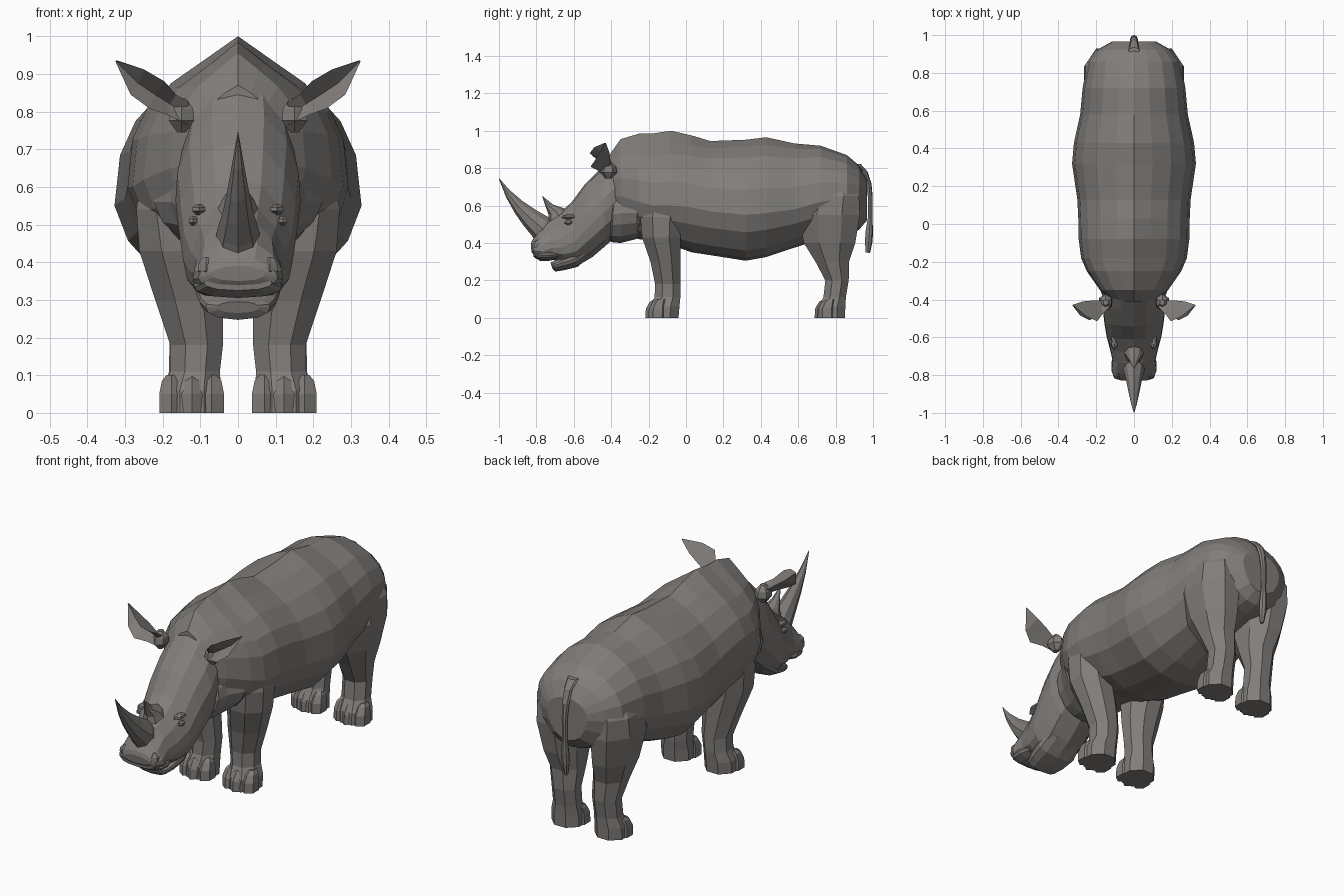
import bpy, bmesh, math
from mathutils import Vector

hide = bpy.data.materials.new("grey_hide")
hide.diffuse_color = (0.22, 0.207, 0.196, 1)


def loft(name, rings, mirror=False):
    """Skin a list of closed rings, cap both ends, optionally mirror over x."""
    bm = bmesh.new()
    loops = [[bm.verts.new(p) for p in r] for r in rings]
    n = len(loops[0])
    for a, b in zip(loops, loops[1:]):
        for i in range(n):
            j = (i + 1) % n
            bm.faces.new((a[i], a[j], b[j], b[i]))
    bm.faces.new(loops[0])
    bm.faces.new(loops[-1])
    if mirror:
        dup = bmesh.ops.duplicate(bm, geom=bm.verts[:] + bm.edges[:] + bm.faces[:])["geom"]
        for v in dup:
            if isinstance(v, bmesh.types.BMVert):
                v.co.x = -v.co.x
    bmesh.ops.remove_doubles(bm, verts=bm.verts, dist=0.0005)
    bmesh.ops.recalc_face_normals(bm, faces=bm.faces)
    me = bpy.data.meshes.new(name)
    bm.to_mesh(me)
    bm.free()
    me.materials.append(hide)
    ob = bpy.data.objects.new(name, me)
    bpy.context.collection.objects.link(ob)
    return ob


def section(ty, tz, by, bz, w, f, half, peak=0.0):
    """Symmetric cross-section between a top and a bottom point; f is the height of the widest part."""
    top, bot = Vector((0, ty, tz)), Vector((0, by, bz))
    mid = bot.lerp(top, f)
    pts = []
    for u, v in half:
        if v > 0:
            v -= peak * u * (1 - u)
        p = mid + (top - mid) * v if v > 0 else mid + (mid - bot) * v
        pts.append(p + Vector((u * w, 0, 0)))
    return pts + [Vector((-p.x, p.y, p.z)) for p in pts[-2:0:-1]]


def oval(x0, x1, y0, y1, z, n=8):
    """Horizontal squarish ring filling the given box."""
    cx, cy, k = (x0 + x1) / 2, (y0 + y1) / 2, 1 / math.cos(math.pi / n)
    ang = [math.tau * (i + 0.5) / n for i in range(n)]
    return [Vector((cx + k * math.cos(a) * (x1 - x0) / 2,
                    cy + k * math.sin(a) * (y1 - y0) / 2, z)) for a in ang]


# Torso: y, top, bottom, half width, height of widest part, ridge sharpness
trunk = [(0, 1), (.3, .94), (.6, .8), (.83, .58), (.955, .34), (1, 0), (.89, -.38), (.62, -.78), (.3, -.95), (0, -1)]
stations = [(-.41, .87, .50, .12, .66, .2), (-.35, .955, .445, .18, .65, .4), (-.25, .985, .42, .25, .62, .5),
            (-.18, .985, .41, .28, .6, .5), (-.08, 1.0, .39, .293, .6, .45), (.03, .975, .35, .295, .59, .35),
            (.13, .945, .335, .3, .57, .2), (.32, .952, .305, .328, .55, .15), (.43, .965, .325, .318, .56, .2),
            (.58, .932, .375, .285, .58, .1), (.72, .92, .42, .272, .62, 0), (.86, .87, .45, .245, .64, 0),
            (.925, .815, .47, .19, .65, 0), (.967, .74, .52, .115, .65, 0)]
loft("torso", [section(y, t, y, b, w, (z - b) / (t - b), trunk, p) for y, t, b, w, z, p in stations])

# Skin fold around the throat
loft("throat_fold", [section(y, t, y - .02, b, w, .5, trunk) for y, t, b, w in
                     [(-.41, .66, .43, .12), (-.38, .70, .405, .165), (-.33, .72, .40, .18),
                      (-.25, .7, .42, .225), (-.2, .68, .44, .21)]])

# Head from neck to upper lip
skull = [(0, 1), (.42, .93), (.78, .6), (.97, .2), (1, -.15), (.93, -.5), (.62, -.85), (0, -1)]
loft("head", [section(*s, skull) for s in
              [(-.30, .86, -.28, .47, .12, .5), (-.39, .865, -.38, .43, .155, .5),
               (-.45, .805, -.43, .385, .166, .5), (-.54, .715, -.50, .325, .158, .5),
               (-.61, .62, -.58, .278, .146, .45), (-.68, .555, -.65, .285, .128, .4),
               (-.74, .515, -.71, .312, .114, .35), (-.795, .455, -.765, .31, .12, .35),
               (-.825, .41, -.81, .33, .105, .4), (-.83, .39, -.825, .35, .07, .5)]])

# Lower jaw and lip
loft("lower_jaw", [section(*s, skull) for s in
                   [(-.54, .40, -.51, .33, .10, .5), (-.60, .36, -.58, .272, .112, .6),
                    (-.67, .325, -.65, .255, .102, .65), (-.71, .302, -.70, .247, .085, .7),
                    (-.725, .295, -.715, .265, .055, .6)]])

# Upper lip roll
loft("upper_lip", [section(*s, skull) for s in
                   [(-.68, .37, -.68, .315, .10, .5), (-.73, .375, -.73, .305, .12, .5),
                    (-.78, .375, -.78, .305, .116, .5), (-.82, .37, -.815, .325, .09, .5)]])

# Horns
spike = [(0, 1), (.7, .6), (1, 0), (.7, -.7), (0, -1)]
loft("front_horn", [section(*s, .5, spike) for s in
                    [(-.69, .50, -.80, .40, .062), (-.73, .535, -.825, .44, .055), (-.80, .575, -.87, .495, .04),
                     (-.875, .625, -.915, .56, .028), (-.945, .685, -.962, .645, .015),
                     (-.999, .746, -1.0, .742, .001)]])
loft("rear_horn", [section(*s, .5, spike) for s in
                   [(-.61, .56, -.74, .49, .06), (-.65, .585, -.735, .55, .042),
                    (-.71, .605, -.747, .585, .022), (-.766, .65, -.768, .648, .001)]])


# Eyes, brows and nostrils as small faceted lumps
def lump(name, x, y, z, rx, ry, rz):
    loft(name, [oval(x - rx * k, x + rx * k, y - ry * k, y + ry * k, z + h * rz, 6)
                for h, k in [(-1, .35), (-.3, 1), (.4, .9), (1, .35)]], True)


lump("eyes", .119, -.628, .51, .012, .02, .013)
lump("brows", .104, -.62, .54, .018, .04, .014)
lump("nostrils", .085, -.795, .385, .022, .026, .028)

# Ears: cupped leaves as rings (lower rim, cup floor, upper rim, back) from root to tip
ear_rings = [((.135, -.45, .765), (.14, -.44, .795), (.13, -.44, .825), (.13, -.385, .79)),
             ((.185, -.475, .79), (.18, -.44, .82), (.165, -.475, .845), (.175, -.405, .815)),
             ((.235, -.51, .808), (.22, -.435, .845), (.195, -.515, .88), (.22, -.405, .85)),
             ((.285, -.485, .845), (.265, -.435, .875), (.25, -.49, .912), (.27, -.41, .885)),
             ((.325, -.432, .932), (.324, -.43, .934), (.322, -.432, .936), (.325, -.428, .934))]
loft("ears", [[Vector(p) for p in r] for r in ear_rings], True)

# Ear roots joining the ears to the skull
lump("ear_roots", .15, -.415, .79, .034, .04, .045)

# Legs: inner x, outer x, front y, rear y, height
loft("front_legs", [oval(*r) for r in
                    [(.045, .2, -.2, -.04, 0), (.045, .2, -.193, -.035, .06), (.048, .18, -.168, -.03, .11),
                     (.04, .18, -.165, -.03, .18), (.04, .22, -.19, -.03, .30), (.06, .262, -.235, -.03, .43),
                     (.09, .27, -.245, -.02, .54), (.12, .24, -.2, -.05, .72)]], True)
loft("hind_legs", [oval(*r) for r in
                   [(.045, .2, .70, .85, 0), (.045, .2, .705, .852, .06), (.05, .183, .735, .855, .11),
                    (.048, .182, .745, .87, .20), (.045, .203, .692, .872, .30), (.045, .232, .63, .905, .40),
                    (.04, .265, .60, .93, .55), (.05, .26, .64, .925, .65), (.08, .20, .70, .87, .76)]], True)

# Three toes on every foot
for label, y in (("front", -.175), ("hind", .73)):
    for i, (x, dy) in enumerate([(.070, .012), (.122, 0), (.176, .016)]):
        loft(f"{label}_toe_{i + 1}",
             [oval(x - a, x + a, y + dy - b, y + dy + .05, z, 6) for a, b, z in
              [(.033, .036, 0), (.033, .033, .05), (.026, .014, .085), (.014, -.008, .1)]], True)

# Tail with flattened tuft
loft("tail", [section(y - d, z, y + d, z - .004, w, .5, spike) for y, z, w, d in
              [(.915, .825, .03, .02), (.955, .785, .022, .016), (.977, .72, .02, .015), (.985, .65, .016, .013),
               (.985, .54, .014, .012), (.98, .46, .02, .02), (.977, .41, .02, .02), (.972, .35, .009, .012)]])
